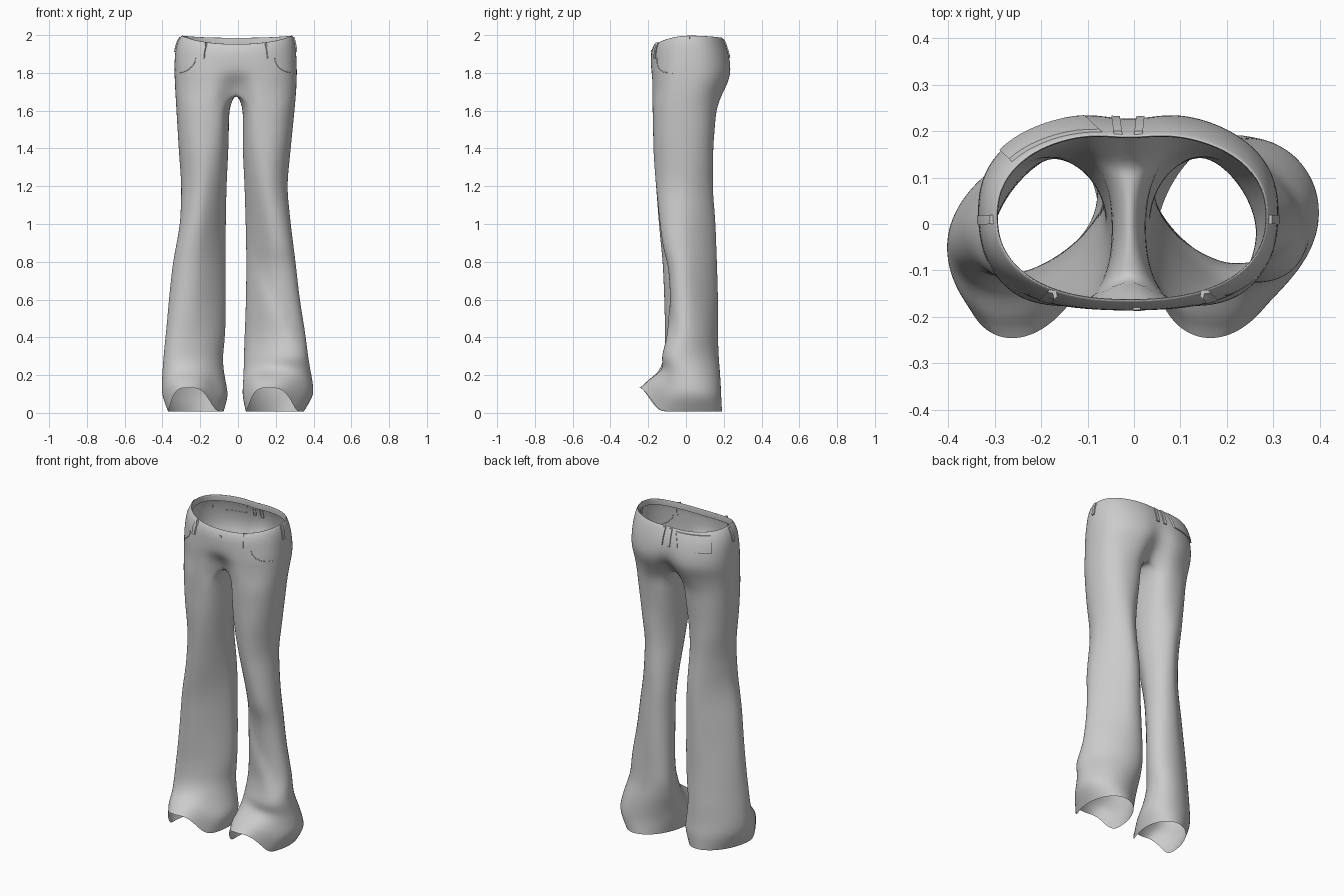
import bpy, bmesh, math
from mathutils import Vector
from mathutils.bvhtree import BVHTree

if "Cube" in bpy.data.objects:
    bpy.data.objects.remove(bpy.data.objects["Cube"])

fabric = bpy.data.materials.new("grey_fabric")
fabric.use_nodes = True
fabric.diffuse_color = (0.6, 0.6, 0.6, 1)
fabric.node_tree.nodes["Principled BSDF"].inputs["Base Color"].default_value = fabric.diffuse_color

OUTER, INNER = 18, 8          # spans around the outside and inside of a leg
SPREAD = math.radians(128)    # half angle of the outside part
CX = -0.01                    # centre seam

# height, right edge, left edge, front, back
HIPS = [(2.0, -.3, .29, -.168, .2), (1.96, -.325, .303, -.186, .218),
        (1.9, -.336, .31, -.188, .236), (1.82, -.338, .313, -.188, .248),
        (1.76, -.336, .312, -.187, .24), (1.7, -.333, .309, -.187, .212)]
# height, inner edge, outer edge, front, back
RIGHT = [(1.62, -.045, -.328, -.187, .172), (1.4, -.05, -.315, -.177, .148),
         (1.2, -.06, -.3, -.16, .14), (1.0, -.064, -.307, -.145, .15),
         (.8, -.064, -.345, -.125, .15), (.6, -.064, -.368, -.115, .15),
         (.4, -.068, -.386, -.11, .15), (.27, -.08, -.396, -.122, .155),
         (.16, -.062, -.403, -.16, .16), (.1, -.05, -.405, -.2, .168),
         (0, -.075, -.372, -.248, .165)]
LEFT = [(1.62, .025, .302, -.187, .172), (1.4, .024, .28, -.177, .148),
        (1.2, .034, .26, -.16, .142), (1.0, .04, .28, -.14, .158),
        (.8, .044, .306, -.115, .165), (.6, .04, .327, -.105, .17),
        (.4, .035, .362, -.098, .172), (.29, .032, .376, -.132, .176),
        (.23, .03, .385, -.122, .18), (.16, .025, .397, -.16, .184),
        (.1, .02, .403, -.2, .188), (0, .04, .35, -.248, .193)]


def squared(v, p):
    return math.copysign(abs(v) ** p, v)


def smooth(lo, hi, v):
    v = min(1, max(0, (v - lo) / (hi - lo)))
    return v * v * (3 - 2 * v)


def sample(rows, z):
    for a, b in zip(rows, rows[1:]):
        if z >= b[0] - 1e-6:
            f = (a[0] - z) / (a[0] - b[0])
            return [p + (q - p) * f for p, q in zip(a, b)]


def hip_point(row, t, side):
    z, x0, x1, front, back = row
    reach = x1 - CX if side > 0 else CX - x0
    p = .87 - (.12 * smooth(1.97, 1.8, z) if t < 0 else 0)
    x = CX + side * reach * squared(math.cos(t), p)
    s = squared(math.sin(t), p)
    y = (front + back) / 2 + (back - front) / 2 * s
    # cleft of the seat, and the front tucking under to the crotch
    if s > 0:
        tuck = .012 + .022 * smooth(1.9, 1.75, z) + .06 * smooth(1.8, 1.69, z)
    else:
        tuck = -.09 * smooth(1.84, 1.69, z)
    y -= tuck * math.exp(-((x - CX) / .055) ** 2)
    dip = smooth(1.72, 1.96, z)                  # low front waist
    z -= dip * (.045 * max(0, -s) ** 2 + .012 * max(0, s) ** 2)
    return Vector((x, y, z))


def leg_point(row, t, side):
    z, xin, xout, front, back = row
    low = smooth(1.1, .1, z)
    hem = smooth(.35, .08, z)
    twist = -.4 * smooth(1.35, .85, z)           # oval turned outward at the shin
    turn = twist + hem * ((.2 if side > 0 else -.27) - twist)
    p = 1 - .12 * smooth(1.3, 1.55, z) + .12 * smooth(1.4, 1.15, z) * smooth(.3, .7, z)
    s = squared(math.sin(t + turn), p)
    c = squared(math.cos(t), p)
    fold = 1 + .015 * low * smooth(0, .2, z) * math.sin(3 * t + 11 * z + side)
    x = (xin + xout) / 2 + (xout - xin) / 2 * c * fold
    mid, deep = (front + back) / 2, (back - front) / 2
    y = mid + deep * s * fold
    # upper thigh takes over some rounding of the hips
    u = min(1, abs((x - CX) / (xout - CX)))
    hip = math.copysign(math.sqrt(1 - u * u), s) * (min(1, abs(s) / .75) if c < 0 else 1)
    y += .35 * smooth(1.25, 1.65, z) * (mid + deep * hip - y)
    if side > 0 and s < 0:                       # slanting crease on the left shin
        crease = .05 + .3 * max(0, (.86 - z) / .5) ** 1.5
        window = smooth(.9, .75, z) * smooth(.3, .42, z)
        y -= .02 * s * window * smooth(-.02, .04, x - crease)
    lift = .125 * max(0, 1 - z / .25)            # hem arched over the shoe
    z += lift * min(1, max(0, (-s - .55) / .38)) ** .8 + .008 * (z < .01)
    return Vector((x, y, z))


def finish(name, bm, smooth_faces=True):
    bmesh.ops.recalc_face_normals(bm, faces=bm.faces)
    for f in bm.faces:
        f.smooth = smooth_faces
    mesh = bpy.data.meshes.new(name)
    bm.to_mesh(mesh)
    bm.free()
    mesh.materials.append(fabric)
    obj = bpy.data.objects.new(name, mesh)
    bpy.context.collection.objects.link(obj)
    return obj


def skin(bm, a, b, closed=False):
    n = len(a)
    for i in range(n if closed else n - 1):
        j = (i + 1) % n
        bm.faces.new((a[i], a[j], b[j], b[i]))


# trousers: hip rings, crotch seam, then two flared legs
bm = bmesh.new()
half = [math.pi * (i / OUTER - .5) for i in range(OUTER + 1)]
around = [SPREAD * (2 * i / OUTER - 1) for i in range(OUTER + 1)]
around += [SPREAD + (2 * math.pi - 2 * SPREAD) * i / INNER for i in range(1, INNER)]
hip_rows = []
for row in HIPS:
    right = [bm.verts.new(hip_point(row, t, -1)) for t in half]
    left = [right[0]] + [bm.verts.new(hip_point(row, t, 1)) for t in half[1:-1]] + [right[-1]]
    hip_rows.append((right, left))
for upper, lower in zip(hip_rows, hip_rows[1:]):
    for k in (0, 1):
        skin(bm, upper[k], lower[k])

# folded inside of the waistband
previous = hip_rows[0]
for inset, drop in ((.006, .002), (.005, .04)):
    ring = {}
    for v in dict.fromkeys(hip_rows[0][0] + hip_rows[0][1]):
        d = Vector((v.co.x - CX, v.co.y - .015, 0)).normalized()
        ring[v] = bm.verts.new(v.co - d * inset - Vector((0, 0, drop)))
    current = [[ring[v] for v in hip_rows[0][k]] for k in (0, 1)]
    for k in (0, 1):
        skin(bm, previous[k], current[k])
    previous = current

front_end, back_end = hip_rows[-1][0][0], hip_rows[-1][0][-1]
seam = []
for i in range(1, INNER):
    p = back_end.co.lerp(front_end.co, i / INNER)
    p.z += .003 * math.sin(math.pi * i / INNER)
    seam.append(bm.verts.new(p))

heights = [1.62 - .075 * i for i in range(18)] + [.29, .23, .16, .1, .05, 0]
for k, side, rows in ((0, -1, RIGHT), (1, 1, LEFT)):
    above = hip_rows[-1][k] + seam
    for z in heights:
        ring = [bm.verts.new(leg_point(sample(rows, z), t, side)) for t in around]
        skin(bm, above, ring, True)
        above = ring
trousers = finish("trousers", bm)
sub = trousers.modifiers.new("smooth", "SUBSURF")
sub.levels = sub.render_levels = 2

bpy.context.view_layer.update()
surface = BVHTree.FromObject(trousers, bpy.context.evaluated_depsgraph_get())


def project(base, direction):
    """Nearest cloth along the ray; rays passing over the waist stay put."""
    return surface.ray_cast(base + direction, -direction, 1.15)[0] or base


def plate(name, x, y, width, z0, z1, depth=.007, cols=2, rows=4):
    """Thin piece of cloth laid on the trousers."""
    out = Vector((x - CX, y - .02, 0)).normalized()
    across = Vector((-out.y, out.x, 0))
    bm = bmesh.new()
    grid = []
    for j in range(rows + 1):
        line = []
        for i in range(cols + 1):
            base = Vector((x, y, z0 + (z1 - z0) * j / rows)) + across * width * (i / cols - .5)
            line.append(bm.verts.new(project(base, out) + out * depth))
        grid.append(line)
    for a, b in zip(grid, grid[1:]):
        skin(bm, a, b)
    rim = [e for e in bm.edges if e.is_boundary]
    for v in bmesh.ops.extrude_edge_only(bm, edges=rim)["geom"]:
        if isinstance(v, bmesh.types.BMVert):
            v.co -= out * (depth + .003)
    finish(name, bm, False)


# belt loops, back label and button
plate("front_belt_loop_right", -.175, -.15, .022, 1.875, 1.962)
plate("front_belt_loop_left", .152, -.15, .022, 1.875, 1.962)
plate("side_belt_loop_right", -.3, .01, .02, 1.91, 1.99)
plate("side_belt_loop_left", .29, .01, .02, 1.91, 1.99)
plate("back_belt_loop_right", -.035, .2, .018, 1.88, 1.98)
plate("back_belt_loop_left", .01, .2, .018, 1.88, 1.98)
plate("back_label", -.18, .18, .18, 1.88, 1.975, .009, 10, 5)
plate("button", .006, -.18, .016, 1.912, 1.922, .005)

# curved front pocket edges
for name, side, x in (("pocket_edge_right", -1, -.325), ("pocket_edge_left", 1, .295)):
    curve = bpy.data.curves.new(name, "CURVE")
    curve.dimensions = "3D"
    curve.bevel_depth = .002
    line = curve.splines.new("POLY")
    line.points.add(12)
    for i, point in enumerate(line.points):
        a = math.pi / 2 * i / 12
        base = Vector((x - side * .1 * math.cos(a), -.1, 1.88 - .08 * math.sin(a)))
        point.co = (*project(base, Vector((0, -1, 0))), 1)
    curve.materials.append(fabric)
    bpy.context.collection.objects.link(bpy.data.objects.new(name, curve))
